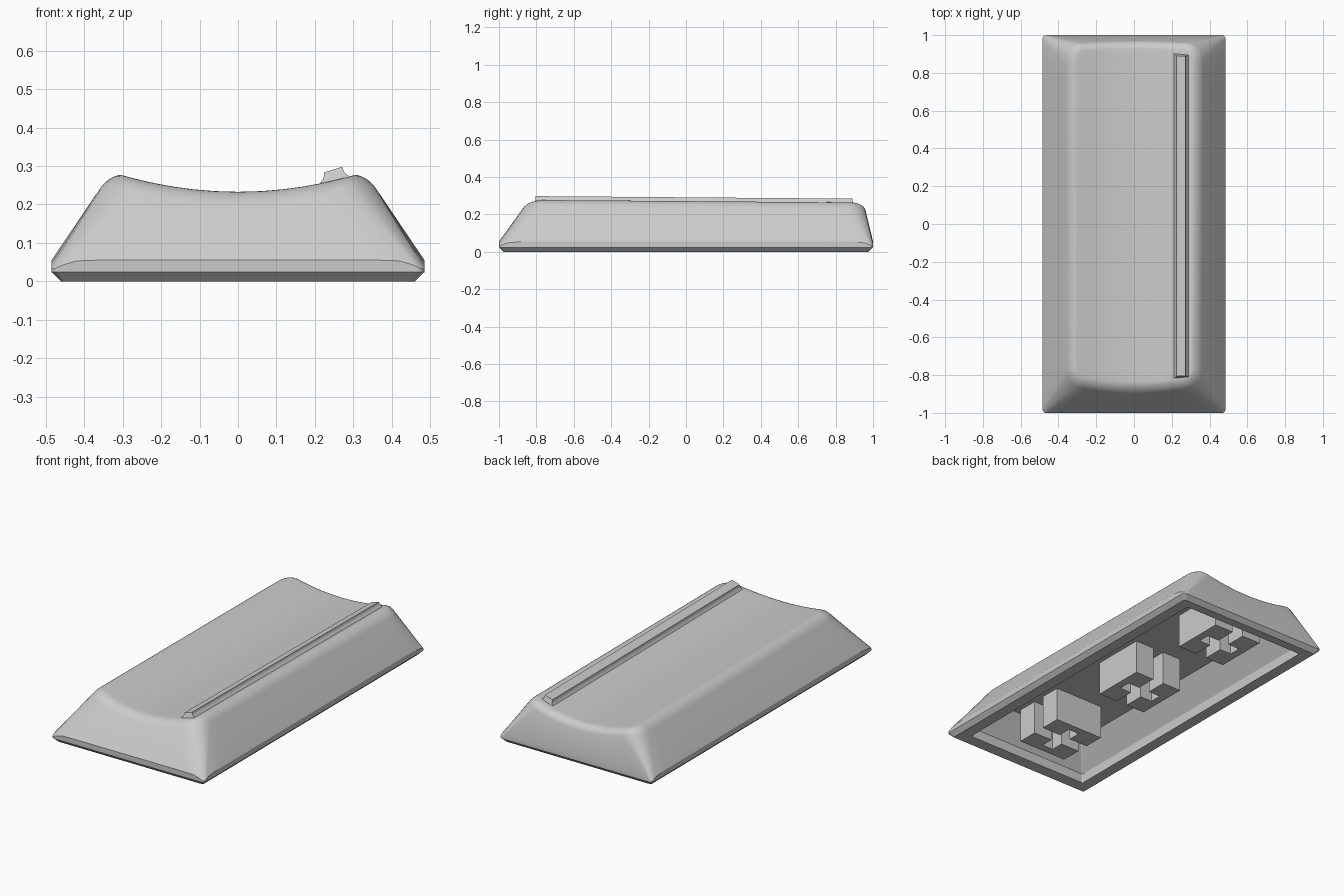
import bpy, bmesh, math

cube = bpy.data.objects.get("Cube")
if cube:
    bpy.data.objects.remove(cube, do_unlink=True)

GREY = (0.6, 0.6, 0.6, 1)
mat = bpy.data.materials.new("grey_plastic")
mat.use_nodes = True
mat.diffuse_color = GREY
mat.node_tree.nodes["Principled BSDF"].inputs["Base Color"].default_value = GREY

BAND, FILLET, TILT = 0.055, 0.035, 0.008
CEILING = 0.195


def finish(bm, name, smooth=None):
    bmesh.ops.remove_doubles(bm, verts=bm.verts, dist=1e-5)
    bmesh.ops.recalc_face_normals(bm, faces=bm.faces)
    mesh = bpy.data.meshes.new(name)
    bm.to_mesh(mesh)
    bm.free()
    mesh.materials.append(mat)
    ob = bpy.data.objects.new(name, mesh)
    bpy.context.collection.objects.link(ob)
    if smooth:
        bpy.ops.object.select_all(action="DESELECT")
        ob.select_set(True)
        bpy.context.view_layer.objects.active = ob
        bpy.ops.object.shade_smooth_by_angle(angle=math.radians(smooth))
    return ob


def bridge(bm, a, b):
    n = len(a)
    for i in range(n):
        bm.faces.new((a[i], a[(i + 1) % n], b[(i + 1) % n], b[i]))


# Outline samples: corner signs, arc angle, and position along the side that follows
ARC, SIDE = 7, 14
SAMPLES = []
for c, (sx, sy) in enumerate([(1, 1), (-1, 1), (-1, -1), (1, -1)]):
    for k in range(ARC):
        SAMPLES.append((sx, sy, math.pi / 2 * (c + k / (ARC - 1)), 0))
    for k in range(1, SIDE):
        u = (1 - math.cos(math.pi * k / SIDE)) / 2
        SAMPLES.append((sx, sy, math.pi / 2 * (c + 1), u))


def outline(sample, hx, back, front, r):
    sx, sy, a, u = sample
    nx, ny = (-sy, sx)          # next corner, turning counter-clockwise
    px = sx * (hx - r) + r * math.cos(a)
    py = (back - r if sy > 0 else front + r) + r * math.sin(a)
    qx = nx * (hx - r) + r * math.cos(a)
    qy = (back - r if ny > 0 else front + r) + r * math.sin(a)
    return px + (qx - px) * u, py + (qy - py) * u


def dish(x, y):
    return 0.226 + 0.48 * min(abs(x), 0.31) ** 2 - TILT * y


def wall_point(sample, z, inset):
    h = z - BAND
    return outline(sample, 0.485 - 0.676 * h - inset, 1 - 0.24 * h - inset,
                   -1 + 0.72 * h + inset, 0.085 - inset)


# Keycap shell
bm = bmesh.new()


def flat_ring(hx, back, front, z, r):
    return [bm.verts.new((*outline(s, hx, back, front, r), z)) for s in SAMPLES]


# Hollow underside, flat rim and undercut
rings = [flat_ring(0.30, 0.89, -0.805, CEILING, 0.005),
         flat_ring(0.395, 0.925, -0.905, BAND, 0.005),
         flat_ring(0.395, 0.925, -0.905, 0, 0.005),
         flat_ring(0.46, 0.975, -0.975, 0, 0.01),
         flat_ring(0.485, 1, -1, 0.024, 0.02)]
bm.faces.new(rings[0])

# Upright band, dipping to its lower edge at the corners
ring = []
for s in SAMPLES:
    x, y = outline(s, 0.485, 1, -1, 0.02)
    d = math.hypot(0.485 - abs(x), 1 - abs(y))
    ring.append(bm.verts.new((x, y, BAND - 0.028 * max(0, 1 - d / 0.09) ** 2)))
rings.append(ring)

# Sloping walls and the rounded shoulder that follows the dish
STEPS = 6
for k in range(STEPS + 1):
    t = math.pi / 2 * k / STEPS
    ring = []
    for s in SAMPLES:
        z = 0.25
        for _ in range(6):
            x, y = wall_point(s, z, FILLET * (1 - math.cos(t)))
            z = dish(x, y) - FILLET * (1 - math.sin(t))
        ring.append(bm.verts.new((x, y, z)))
    rings.append(ring)

# Dished top, shrinking to a centre line
edge = [v.co.copy() for v in rings[-1]]
hx = max(p.x for p in edge)
front, back = min(p.y for p in edge), max(p.y for p in edge)
mid, half = (front + back) / 2, (back - front) / 2
for k in range(1, 13):
    s = 1 - k / 12
    ring = []
    for p in edge:
        x = p.x * s
        y = mid + (p.y - mid) * (half - (1 - s) * hx) / half
        ring.append(bm.verts.new((x, y, dish(x, y))))
    rings.append(ring)
for a, b in zip(rings, rings[1:]):
    bridge(bm, a, b)
bmesh.ops.remove_doubles(bm, verts=bm.verts, dist=1e-5)
bmesh.ops.dissolve_degenerate(bm, edges=bm.edges, dist=1e-5)
finish(bm, "keycap_shell", 25)

# Raised ridge along the left side of the top
profile = [(0.206, 0.235), (0.213, 0.248), (0.220, 0.257), (0.223, 0.266), (0.224, 0.277),
           (0.272, 0.2915), (0.274, 0.282), (0.279, 0.274), (0.287, 0.268), (0.297, 0.25)]
bm = bmesh.new()
loops = [[bm.verts.new((x, y + (0.013 if y > 0 else -0.013) * max(0, (0.275 - z) / 0.03),
                        z - TILT * y)) for x, z in profile] for y in (-0.805, 0.89)]
bridge(bm, *loops)
for loop in loops:
    bm.faces.new(loop)
finish(bm, "top_ridge", 25)


# Square mounting stems with a cross-shaped socket
def box(bm, x0, x1, y0, y1):
    for v in bmesh.ops.create_cube(bm, size=1)["verts"]:
        v.co = (x0 if v.co.x < 0 else x1, y0 if v.co.y < 0 else y1,
                0 if v.co.z < 0 else CEILING + 0.005)


H, SLOT, REACH, CY = 0.155, 0.035, 0.11, 0.05
for name, off, open_x in (("front", -0.67, True), ("middle", 0, False), ("back", 0.67, False)):
    bm = bmesh.new()
    cy = CY + off
    for sx in (-1, 1):
        for sy in (-1, 1):
            box(bm, *sorted((sx * SLOT, sx * H)),
                *sorted((cy + sy * SLOT, cy + sy * H)))
        lo, hi = sorted((sx * REACH, sx * H))
        if open_x:
            box(bm, -SLOT, SLOT, cy + lo, cy + hi)
        else:
            box(bm, lo, hi, cy - SLOT, cy + SLOT)
    finish(bm, name + "_stem")
